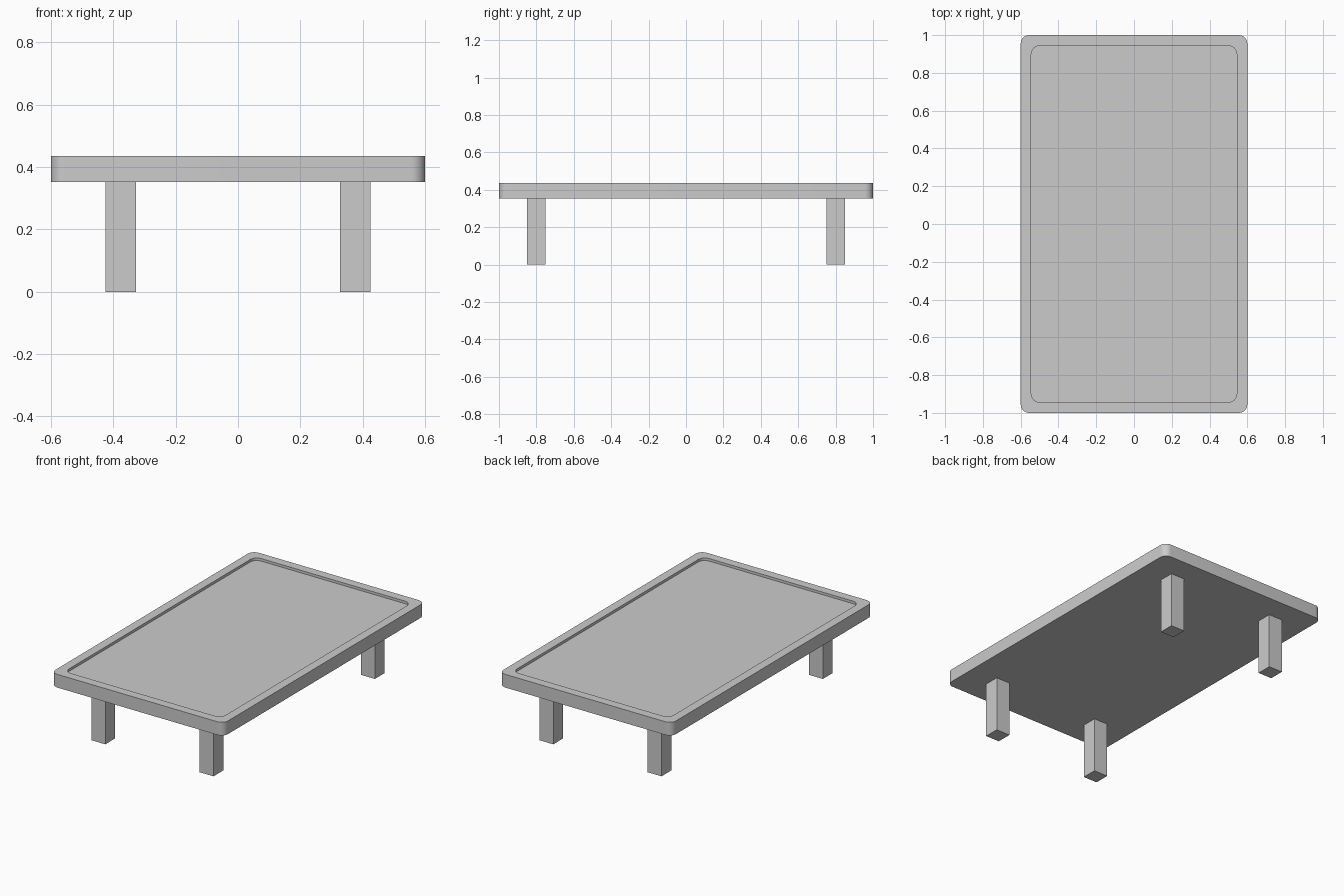
import bpy, bmesh, math

if "Cube" in bpy.data.objects:
    bpy.data.objects.remove(bpy.data.objects["Cube"])

TOP, BOTTOM = 0.436, 0.353
RECESS = 0.016


def rounded_rect(hx, hy, r, steps=8):
    """Counter-clockwise outline of a rectangle with rounded corners."""
    pts = []
    for i, (sx, sy) in enumerate([(1, 1), (-1, 1), (-1, -1), (1, -1)]):
        for k in range(steps + 1):
            a = math.radians(90 * (i + k / steps))
            pts.append((sx * (hx - r) + r * math.cos(a),
                        sy * (hy - r) + r * math.sin(a)))
    return pts


def finish(bm, name):
    bmesh.ops.recalc_face_normals(bm, faces=bm.faces)
    mesh = bpy.data.meshes.new(name)
    bm.to_mesh(mesh)
    bm.free()
    obj = bpy.data.objects.new(name, mesh)
    bpy.context.collection.objects.link(obj)
    return obj


# Table top: loops from the underside, up the rim, down into the tray recess
outer = rounded_rect(0.6, 1.0, 0.045)
inner = rounded_rect(0.544, 0.944, 0.045)
bm = bmesh.new()
loops = [[bm.verts.new((x, y, z)) for x, y in outline]
         for outline, z in [(outer, BOTTOM), (outer, TOP),
                            (inner, TOP), (inner, TOP - RECESS)]]
for a, b in zip(loops, loops[1:]):
    n = len(a)
    for i in range(n):
        j = (i + 1) % n
        bm.faces.new((a[i], a[j], b[j], b[i]))
bm.faces.new(loops[0])
bm.faces.new(loops[-1])
table_top = finish(bm, "table_top")
bpy.context.view_layer.objects.active = table_top
table_top.select_set(True)
bpy.ops.object.shade_smooth_by_angle(angle=math.radians(30))

# Four square legs
LEG = 0.097
for side, x in (("left", -0.376), ("right", 0.376)):
    for end, y in (("front", -0.801), ("back", 0.801)):
        bm = bmesh.new()
        bmesh.ops.create_cube(bm, size=1)
        bmesh.ops.scale(bm, vec=(LEG, LEG, BOTTOM), verts=bm.verts)
        leg = finish(bm, f"{end}_{side}_leg")
        leg.location = (x, y, BOTTOM / 2)
